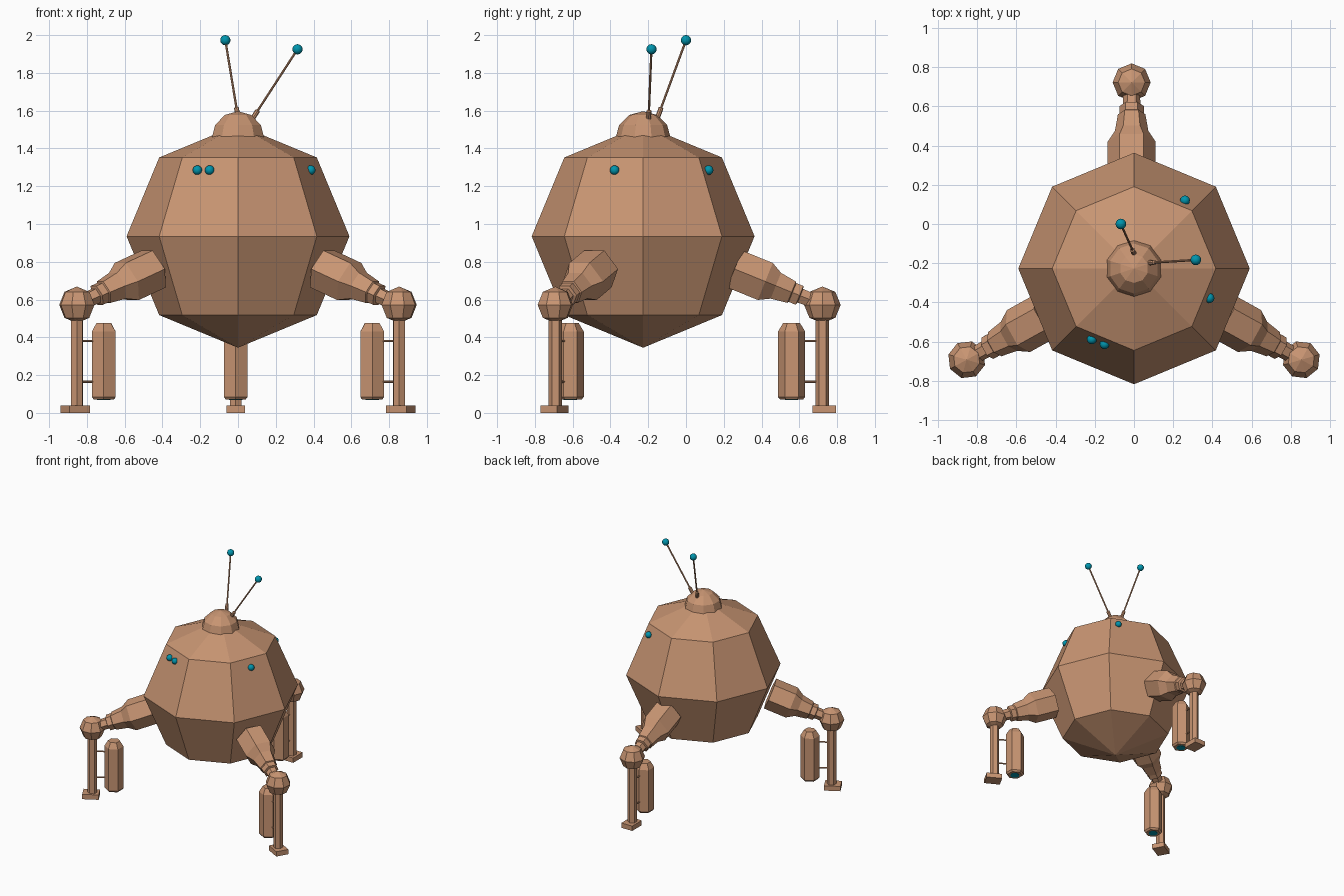
import bpy, bmesh, math
from mathutils import Matrix, Vector

if "Cube" in bpy.data.objects:
    bpy.data.objects.remove(bpy.data.objects["Cube"])


def material(name, color):
    m = bpy.data.materials.new(name)
    m.diffuse_color = (*color, 1)
    m.use_nodes = True
    m.node_tree.nodes["Principled BSDF"].inputs["Base Color"].default_value = m.diffuse_color
    return m


COPPER = material("copper", (0.58, 0.30, 0.17))
TEAL = material("teal", (0.0, 0.30, 0.42))


def finish(name, bm, mat, matrix=Matrix(), smooth=False):
    bmesh.ops.recalc_face_normals(bm, faces=bm.faces)
    for f in bm.faces:
        f.smooth = smooth
    me = bpy.data.meshes.new(name)
    bm.to_mesh(me)
    bm.free()
    me.materials.append(mat)
    ob = bpy.data.objects.new(name, me)
    bpy.context.collection.objects.link(ob)
    ob.matrix_world = matrix
    return ob


def ball(name, center, r, segs, rings, mat=COPPER, matrix=Matrix(), smooth=False):
    bm = bmesh.new()
    bmesh.ops.create_uvsphere(bm, u_segments=segs, v_segments=rings, radius=r)
    return finish(name, bm, mat, matrix @ Matrix.Translation(center), smooth)


def turned(name, start, end, profile, sides, mat=COPPER, matrix=Matrix(), side=(1, 0, 0)):
    """Faceted bar from start to end; profile is (distance fraction, radius)."""
    start, end = Vector(start), Vector(end)
    axis = end - start
    d = axis.normalized()
    u = Vector(side)
    u = (u - d * u.dot(d)).normalized()
    v = d.cross(u)
    bm = bmesh.new()
    loops = []
    for t, r in profile:
        c = start + axis * t
        loops.append([bm.verts.new(c + (u * math.cos(a) + v * math.sin(a)) * r)
                      for a in (2 * math.pi * i / sides for i in range(sides))])
    for a, b in zip(loops, loops[1:]):
        for i in range(sides):
            j = (i + 1) % sides
            bm.faces.new((a[i], a[j], b[j], b[i]))
    bm.faces.new(loops[0][::-1])
    bm.faces.new(loops[-1])
    return finish(name, bm, mat, matrix)


# Faceted body and top dome
ball("body", (0, -0.227, 0.935), 0.59, 8, 4)
ball("top_dome", (0, -0.227, 1.45), 0.147, 10, 6)

# Antennas with round tips
for tag, base, tip in (("left", (0.0, -0.15, 1.565), (-0.067, 0.0, 1.973)),
                       ("right", (0.075, -0.198, 1.555), (0.315, -0.183, 1.925))):
    turned("antenna_" + tag, base, tip,
           [(0, 0.013), (0.12, 0.013), (0.13, 0.006), (1, 0.006)], 8)
    ball("antenna_tip_" + tag, tip, 0.027, 16, 10, TEAL, smooth=True)

# Eye lights set into the upper facets
for i, (x, y) in enumerate(((-0.215, -0.588), (-0.15, -0.613), (0.385, -0.378), (0.26, 0.12))):
    ball(f"eye_{i + 1}", (x, y, 1.285), 0.025, 16, 10, TEAL, smooth=True)

# Three legs, built around the knee with +x pointing outward
for tag, x, y, ang in (("back", -0.012, 0.722, 90), ("left", -0.853, -0.692, 209),
                       ("right", 0.853, -0.692, 331)):
    M = Matrix.Translation((x, y, 0)) @ Matrix.Rotation(math.radians(ang), 4, "Z")
    turned("arm_" + tag, (-0.465, 0, 0.762), (0, 0, 0.573),
           [(0, 0.122), (0.35, 0.122), (0.47, 0.085), (0.65, 0.07), (0.66, 0.062),
            (0.74, 0.062), (0.75, 0.045), (1, 0.04)], 6, matrix=M, side=(0, 1, 0))
    ball("knee_" + tag, (0, 0, 0.572), 0.097, 8, 4, matrix=M)
    turned("shin_" + tag, (0, 0, 0.03), (0, 0, 0.55), [(0, 0.036), (1, 0.036)], 6, matrix=M)

    # Block foot
    bm = bmesh.new()
    bmesh.ops.create_cube(bm, size=1)
    bmesh.ops.scale(bm, vec=(0.125, 0.1, 0.04), verts=bm.verts)
    bmesh.ops.translate(bm, vec=(0.01, 0, 0.02), verts=bm.verts)
    finish("foot_" + tag, bm, COPPER, M)

    # Hanging canister, its nozzle light and the two holding pins
    turned("canister_" + tag, (-0.163, 0, 0.07), (-0.163, 0, 0.475),
           [(0, 0.06), (0.035, 0.072), (0.89, 0.072), (1, 0.045)], 6, matrix=M)
    turned("nozzle_light_" + tag, (-0.163, 0, 0.067), (-0.163, 0, 0.08),
           [(0, 0.035), (1, 0.035)], 16, TEAL, M)
    for k, z in (("lower", 0.165), ("upper", 0.38)):
        turned(f"{k}_pin_{tag}", (-0.12, 0, z), (-0.01, 0, z),
               [(0, 0.006), (1, 0.006)], 8, matrix=M, side=(0, 0, 1))
